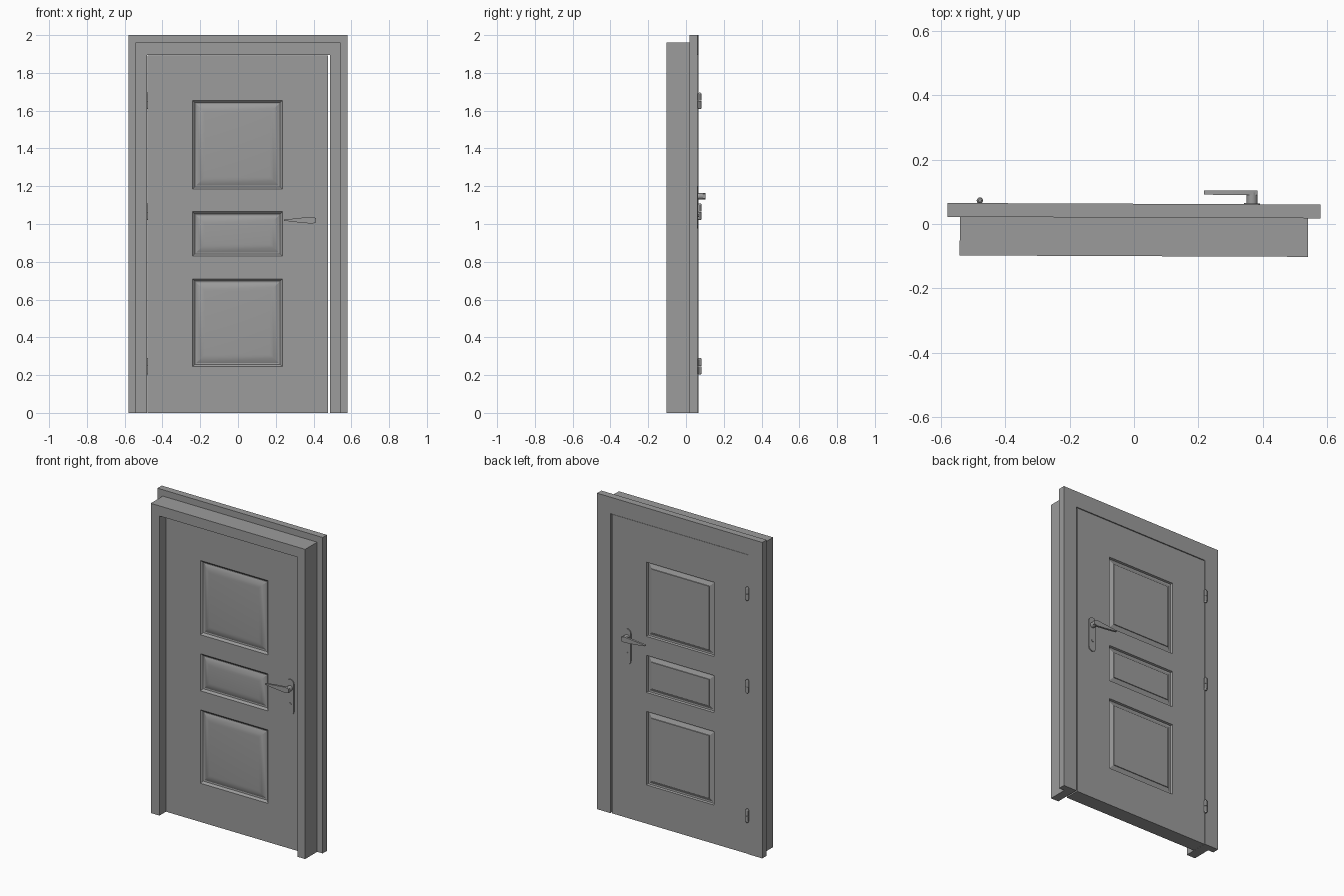
import bpy, bmesh, math
from mathutils import Matrix, Vector

cube = bpy.data.objects.get("Cube")
if cube:
    bpy.data.objects.remove(cube, do_unlink=True)

# One plain grey for every part
grey = bpy.data.materials.new("plain_grey")
grey.use_nodes = True
COLOUR = (0.33, 0.33, 0.33, 1)
grey.diffuse_color = COLOUR
grey.node_tree.nodes["Principled BSDF"].inputs["Base Color"].default_value = COLOUR

LEAF_FRONT, LEAF_BACK = -0.035, 0.06
TURN = Matrix.Rotation(-0.004, 4, 'Z')   # the whole door stands slightly askew


def finish(bm, name, smooth=True):
    bmesh.ops.recalc_face_normals(bm, faces=bm.faces)
    bm.transform(TURN)
    mesh = bpy.data.meshes.new(name)
    bm.to_mesh(mesh)
    bm.free()
    mesh.materials.append(grey)
    ob = bpy.data.objects.new(name, mesh)
    bpy.context.collection.objects.link(ob)
    if smooth:
        bpy.ops.object.select_all(action='DESELECT')
        ob.select_set(True)
        bpy.context.view_layer.objects.active = ob
        bpy.ops.object.shade_smooth_by_angle(angle=math.radians(30))
    return ob


def extrude_outline(bm, points, y0, y1):
    """Extrude an outline in the x-z plane from y0 to y1."""
    face = bm.faces.new([bm.verts.new((x, y0, z)) for x, z in points])
    new = bmesh.ops.extrude_face_region(bm, geom=[face])["geom"]
    verts = [g for g in new if isinstance(g, bmesh.types.BMVert)]
    bmesh.ops.translate(bm, verts=verts, vec=(0, y1 - y0, 0))


def add_cylinder(bm, centre, radius, length, axis, top=None, segments=16):
    rot = Matrix.Rotation(math.pi / 2, 4, 'X') if axis == 'Y' else Matrix()
    bmesh.ops.create_cone(bm, cap_ends=True, segments=segments, radius1=radius,
                          radius2=radius if top is None else top, depth=length,
                          matrix=Matrix.Translation(centre) @ rot)


# Jamb and architrave: three-sided surrounds
def surround(name, half, top, y0, y1):
    left, right, head = -0.481, 0.487, 1.896
    bm = bmesh.new()
    extrude_outline(bm, [(-half, 0), (-half, top), (half, top), (half, 0),
                         (right, 0), (right, head), (left, head), (left, 0)], y0, y1)
    finish(bm, name, smooth=False)


surround("door_jamb", 0.542, 1.96, -0.10, 0.02)
surround("architrave", 0.58, 2.0, 0.02, 0.063)

# Door leaf: a grid of faces whose middle column holds the raised panels
XS = [-0.48, -0.24, 0.235, 0.477]
ZS = [0, 0.245, 0.71, 0.83, 1.065, 1.185, 1.655, 1.893]
FRONT_PROFILE = [(0.012, 0.012), (0.02, 0.014), (0.045, 0.003), (0.055, 0.001), (0.065, 0.0)]
BACK_PROFILE = [(0.004, 0.012), (0.012, 0.014), (0.034, 0.004), (0.035, 0.0)]


def leaf_side(bm, y, inward, profile):
    def rect(x0, x1, z0, z1, d=0.0):
        return [bm.verts.new((x, y + inward * d, z))
                for x, z in ((x0, z0), (x1, z0), (x1, z1), (x0, z1))]
    for i, (x0, x1) in enumerate(zip(XS, XS[1:])):
        for j, (z0, z1) in enumerate(zip(ZS, ZS[1:])):
            ring = rect(x0, x1, z0, z1)
            if i == 1 and j % 2 == 1:
                for inset, depth in profile:
                    inner = rect(x0 + inset, x1 - inset, z0 + inset, z1 - inset, depth)
                    for k in range(4):
                        n = (k + 1) % 4
                        bm.faces.new((ring[k], ring[n], inner[n], inner[k]))
                    ring = inner
            bm.faces.new(ring)


bm = bmesh.new()
leaf_side(bm, LEAF_FRONT, 1, FRONT_PROFILE)
leaf_side(bm, LEAF_BACK, -1, BACK_PROFILE)
bmesh.ops.remove_doubles(bm, verts=bm.verts, dist=0.0001)
bmesh.ops.bridge_loops(bm, edges=[e for e in bm.edges if e.is_boundary])
finish(bm, "door_leaf")


# Handles: rounded plate, spindle, tapered lever and keyhole barrel
def handle(name, x, face_y, out, z0, z1, lever_z):
    r = 0.025
    bm = bmesh.new()
    outline = []
    for cz, start in ((z1 - r, 0), (z0 + r, math.pi)):
        for k in range(9):
            a = start + math.pi * k / 8
            outline.append((x + r * math.cos(a), cz + r * math.sin(a)))
    extrude_outline(bm, outline, face_y - out * 0.002, face_y + out * 0.006)
    add_cylinder(bm, (x, face_y + out * 0.02, lever_z), 0.017, 0.04, 'Y')
    tip, root = x - 0.15, x + 0.017
    lever = [(root, lever_z - 0.012), (root, lever_z + 0.012),
             (x - 0.005, lever_z + 0.018), (x - 0.07, lever_z + 0.012),
             (tip, lever_z + 0.003), (tip, lever_z - 0.003),
             (x - 0.07, lever_z - 0.012), (x - 0.005, lever_z - 0.018)]
    extrude_outline(bm, lever, face_y + out * 0.032, face_y + out * 0.045)
    add_cylinder(bm, (x, face_y + out * 0.006, z0 + 0.07), 0.008, 0.006, 'Y')
    finish(bm, name)


handle("front_handle", 0.395, LEAF_FRONT, -1, 0.85, 1.075, 1.02)
handle("back_handle", 0.367, LEAF_BACK, 1, 0.975, 1.2, 1.147)

# Hinges: knuckles with domed ends on the back
for label, z in (("lower", 0.247), ("middle", 1.065), ("upper", 1.652)):
    bm = bmesh.new()
    for k in (-1, 1):
        add_cylinder(bm, (-0.48, 0.071, z + k * 0.018), 0.010, 0.034, 'Z', segments=12)
        bmesh.ops.create_uvsphere(bm, u_segments=12, v_segments=6, radius=0.0095,
                                  matrix=Matrix.Translation((-0.48, 0.071, z + k * 0.035)))
    finish(bm, label + "_hinge")
